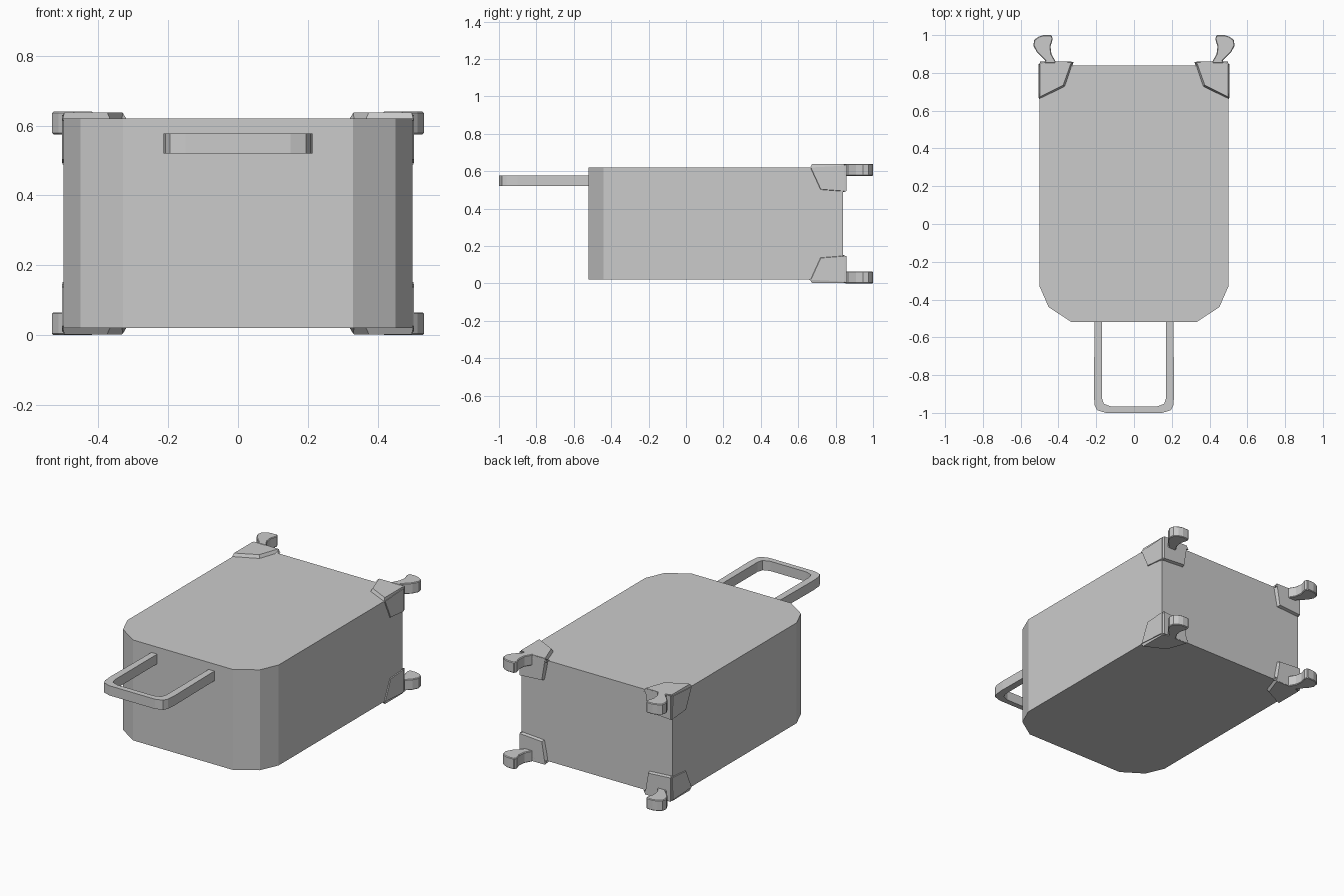
import bpy, bmesh

if "Cube" in bpy.data.objects:
    bpy.data.objects.remove(bpy.data.objects["Cube"])

MID_Z = 0.32  # horizontal symmetry plane; local z = 0 sits here


def prism(bm, base, top):
    """Solid between two matching loops of 3D points."""
    a = [bm.verts.new(p) for p in base]
    b = [bm.verts.new(p) for p in top]
    n = len(a)
    bm.faces.new(a[::-1])
    bm.faces.new(b)
    for i in range(n):
        j = (i + 1) % n
        bm.faces.new((a[i], a[j], b[j], b[i]))


def extrude(bm, pts, z0, z1):
    prism(bm, [(x, y, z0) for x, y in pts], [(x, y, z1) for x, y in pts])


def finish(name, bm, mirror=False, bevel=0):
    bmesh.ops.recalc_face_normals(bm, faces=bm.faces)
    me = bpy.data.meshes.new(name)
    bm.to_mesh(me)
    bm.free()
    ob = bpy.data.objects.new(name, me)
    ob.location.z = MID_Z
    bpy.context.collection.objects.link(ob)
    if bevel:
        m = ob.modifiers.new("soft_rim", 'BEVEL')
        m.width = bevel
        m.segments = 1
        m.limit_method = 'ANGLE'
        m.angle_limit = 1.2
    if mirror:
        m = ob.modifiers.new("four_corners", 'MIRROR')
        m.use_axis = (True, False, True)
        m.use_mirror_merge = False
    return ob


def both_sides(half):
    return half + [(-x, y) for x, y in reversed(half)]


# Case body with chamfered front corners
bm = bmesh.new()
extrude(bm, both_sides([(0.5, 0.84), (0.5, -0.33), (0.452, -0.44), (0.33, -0.52)]),
        -0.30, 0.30)
finish("case_body", bm)

# Pull handle: outer U followed by the inner U
bm = bmesh.new()
outer = [(0.208, -0.515), (0.213, -0.90), (0.208, -0.96), (0.195, -0.985), (0.15, -1.0)]
inner = [(0.17, -0.515), (0.17, -0.92), (0.16, -0.952), (0.12, -0.967)]
extrude(bm, both_sides(outer) + both_sides(inner)[::-1], 0.20, 0.258)
finish("pull_handle", bm)

# Corner guards: a plate on the large face, the side and the back
bm = bmesh.new()
top_low = [(0.503, 0.858), (0.32, 0.858), (0.322, 0.835), (0.365, 0.728), (0.503, 0.66)]
top_high = [(0.498, 0.845), (0.46, 0.858), (0.332, 0.856), (0.375, 0.735), (0.498, 0.674)]
top_low = [(0.503, 0.84), (0.46, 0.86), (0.32, 0.858), (0.365, 0.726), (0.503, 0.66)]
prism(bm, [(x, y, 0.295) for x, y in top_low], [(x, y, 0.318) for x, y in top_high])
side = [(0.845, 0.31), (0.66, 0.30), (0.715, 0.178), (0.848, 0.168)]
side_out = [(0.845, 0.31), (0.668, 0.30), (0.721, 0.184), (0.848, 0.174)]
prism(bm, [(0.49, y, z) for y, z in side], [(0.505, y, z) for y, z in side_out])
back = [(0.503, 0.31), (0.32, 0.30), (0.345, 0.178), (0.503, 0.168)]
back_out = [(0.498, 0.316), (0.33, 0.316), (0.352, 0.184), (0.498, 0.174)]
prism(bm, [(x, 0.83, z) for x, z in back], [(x, 0.859, z) for x, z in back_out])
finish("corner_guards", bm, mirror=True)

# Wheels on short necks
bm = bmesh.new()
wheel = [(0.475, 0.85), (0.47, 0.865), (0.515, 0.91), (0.533, 0.945), (0.528, 0.975),
         (0.505, 0.992), (0.48, 1.0), (0.437, 1.0), (0.43, 0.98), (0.442, 0.94),
         (0.437, 0.90), (0.415, 0.86), (0.415, 0.85)]
extrude(bm, wheel, 0.255, 0.32)
finish("wheels", bm, mirror=True, bevel=0.004)
